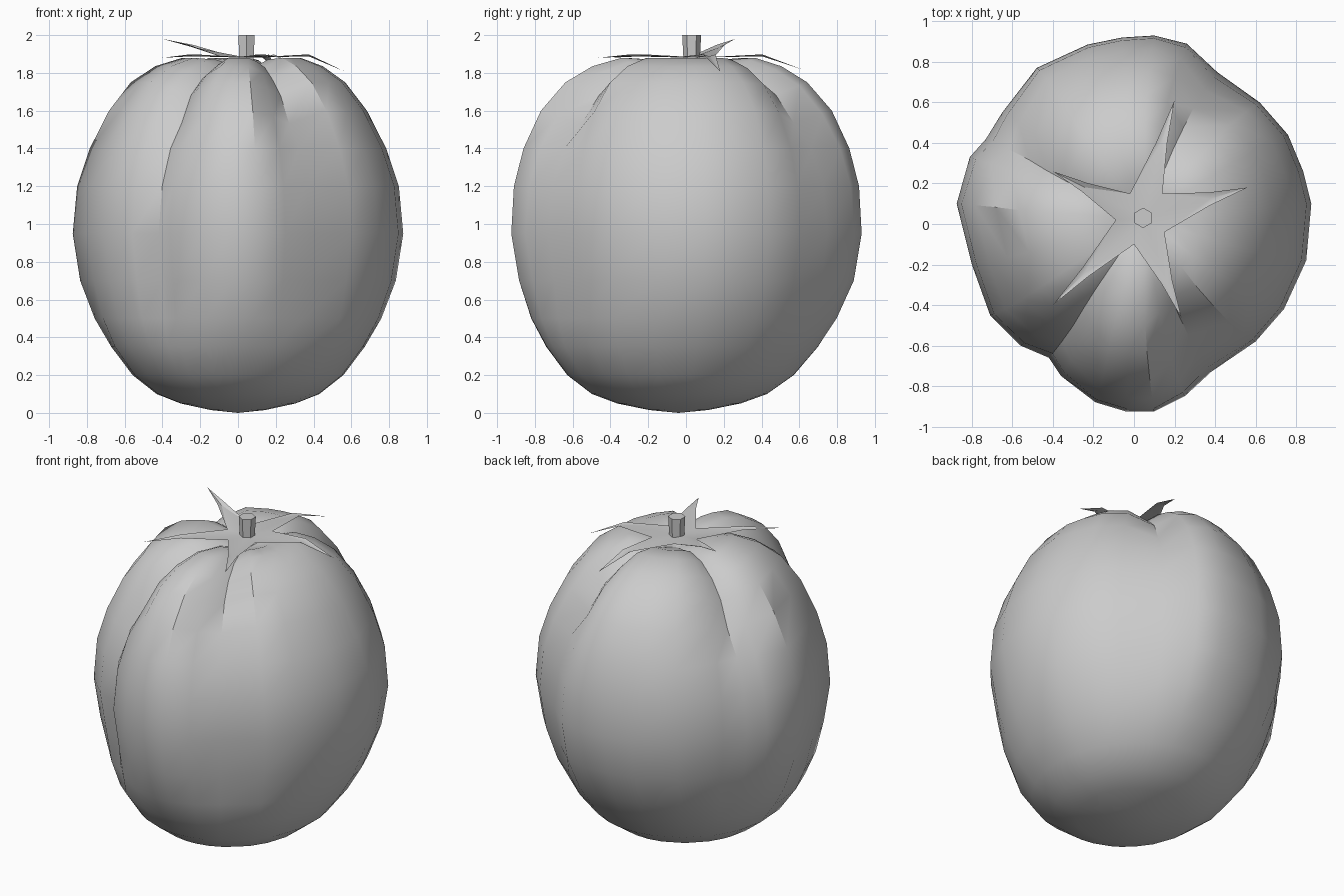
import bpy, bmesh, math
from mathutils import Vector

cube = bpy.data.objects.get("Cube")
if cube:
    bpy.data.objects.remove(cube)

grey = bpy.data.materials.new("plain grey")
grey.use_nodes = True
colour = (0.6, 0.6, 0.6, 1)
grey.diffuse_color = colour
grey.node_tree.nodes["Principled BSDF"].inputs["Base Color"].default_value = colour


def finish(name, bm, angle):
    bmesh.ops.recalc_face_normals(bm, faces=bm.faces)
    mesh = bpy.data.meshes.new(name)
    bm.to_mesh(mesh)
    bm.free()
    mesh.materials.append(grey)
    obj = bpy.data.objects.new(name, mesh)
    bpy.context.collection.objects.link(obj)
    bpy.ops.object.select_all(action='DESELECT')
    bpy.context.view_layer.objects.active = obj
    obj.select_set(True)
    bpy.ops.object.shade_smooth_by_angle(angle=math.radians(angle))
    return obj


def clamp(value):
    return min(max(value, 0), 1)


# Lobed fruit: one plan outline scaled along a side profile
outline = [(.875, .1), (.835, .26), (.76, .44), (.62, .6), (.41, .75), (.26, .89), (.1, .93),
           (-.06, .92), (-.23, .885), (-.48, .77), (-.65, .55), (-.73, .42), (-.81, .33),
           (-.875, .1), (-.8, -.2), (-.71, -.45), (-.56, -.6), (-.42, -.66), (-.36, -.75),
           (-.19, -.88), (-.04, -.925), (.1, -.925), (.25, -.85), (.38, -.73), (.6, -.58),
           (.74, -.42), (.85, -.18)]
profile = [(.17, .015), (.36, .05), (.51, .1), (.66, .2), (.79, .35), (.88, .5), (.955, .7),
           (1, .95), (.985, 1.2), (.93, 1.4), (.83, 1.6), (.69, 1.75), (.54, 1.835),
           (.38, 1.88), (.22, 1.87), (.1, 1.83)]
grooves = [math.radians(a) for a in (-122, -63, 60, 150)]


def groove_depth(angle):
    return max(max(0, 1 - abs(math.remainder(angle - g, math.tau)) / .32) for g in grooves)


bm = bmesh.new()
rings = []
for scale, z in profile:
    top = clamp((z - 1.1) / .5)
    bottom = clamp(1 - z / .7)
    rounding = clamp((.65 - z) / .35)
    inward = clamp(1 - scale / .6) * top
    ring = []
    for x, y in outline:
        angle = math.atan2(y, x)
        g = groove_depth(angle) * top
        # The lobes fade into a plain oval towards the base
        radius = math.hypot(x, y)
        oval = 1 / math.hypot(math.cos(angle) / .85, math.sin(angle) / .91)
        s = scale * (1 - .09 * g) * (1 + (oval / radius - 1) * rounding)
        drop = .07 * g * min(1, scale * 2) if scale < .9 else 0
        ring.append(bm.verts.new((x * s * (1 - .06 * top) + .05 * inward,
                                  y * s + .03 * inward - .04 * bottom, z - drop)))
    rings.append(ring)
n = len(outline)
for low, high in zip(rings, rings[1:]):
    for i in range(n):
        j = (i + 1) % n
        bm.faces.new((low[i], low[j], high[j], high[i]))
for ring, centre in ((rings[0], (0, -.04, 0)), (rings[-1], (.05, .03, 1.8))):
    c = bm.verts.new(centre)
    for i in range(n):
        bm.faces.new((ring[i], ring[(i + 1) % n], c))
finish("fruit_body", bm, 35)

# Five-pointed leaf star, each leaf folded along its middle
tips = [(.56, .18, 1.81), (.2, .61, 1.82), (-.4, .26, 1.98), (-.4, -.4, 1.88), (.235, -.465, 1.88)]
valleys = [(.14, .15), (-.02, .15), (-.09, .02), (0, -.1), (.15, -.04)]
bm = bmesh.new()
hub = bm.verts.new((.05, .03, 1.88))
roots = [bm.verts.new((x, y, 1.885)) for x, y in valleys]
for k, tip in enumerate(tips):
    tip = Vector(tip)
    right, left = roots[k - 1], roots[k]
    base = (right.co + left.co) / 2
    mid = base.lerp(tip, .55)
    mid.z = max(mid.z, 1.888)
    side = (left.co - right.co) * .17
    edge_lift = Vector((0, 0, .01))
    point = bm.verts.new(tip)
    rib = bm.verts.new(mid)
    a = bm.verts.new(mid - side + edge_lift)
    b = bm.verts.new(mid + side + edge_lift)
    for face in ((hub, right, rib), (hub, rib, left), (right, a, rib), (rib, b, left),
                 (a, point, rib), (rib, point, b)):
        bm.faces.new(face)
finish("leaf_star", bm, 30)

# Short six-sided stem
bm = bmesh.new()
bmesh.ops.create_cone(bm, cap_ends=True, segments=6, radius1=.042, radius2=.05, depth=.16)
bmesh.ops.translate(bm, verts=bm.verts, vec=(.045, .03, 1.92))
finish("stem", bm, 30)
